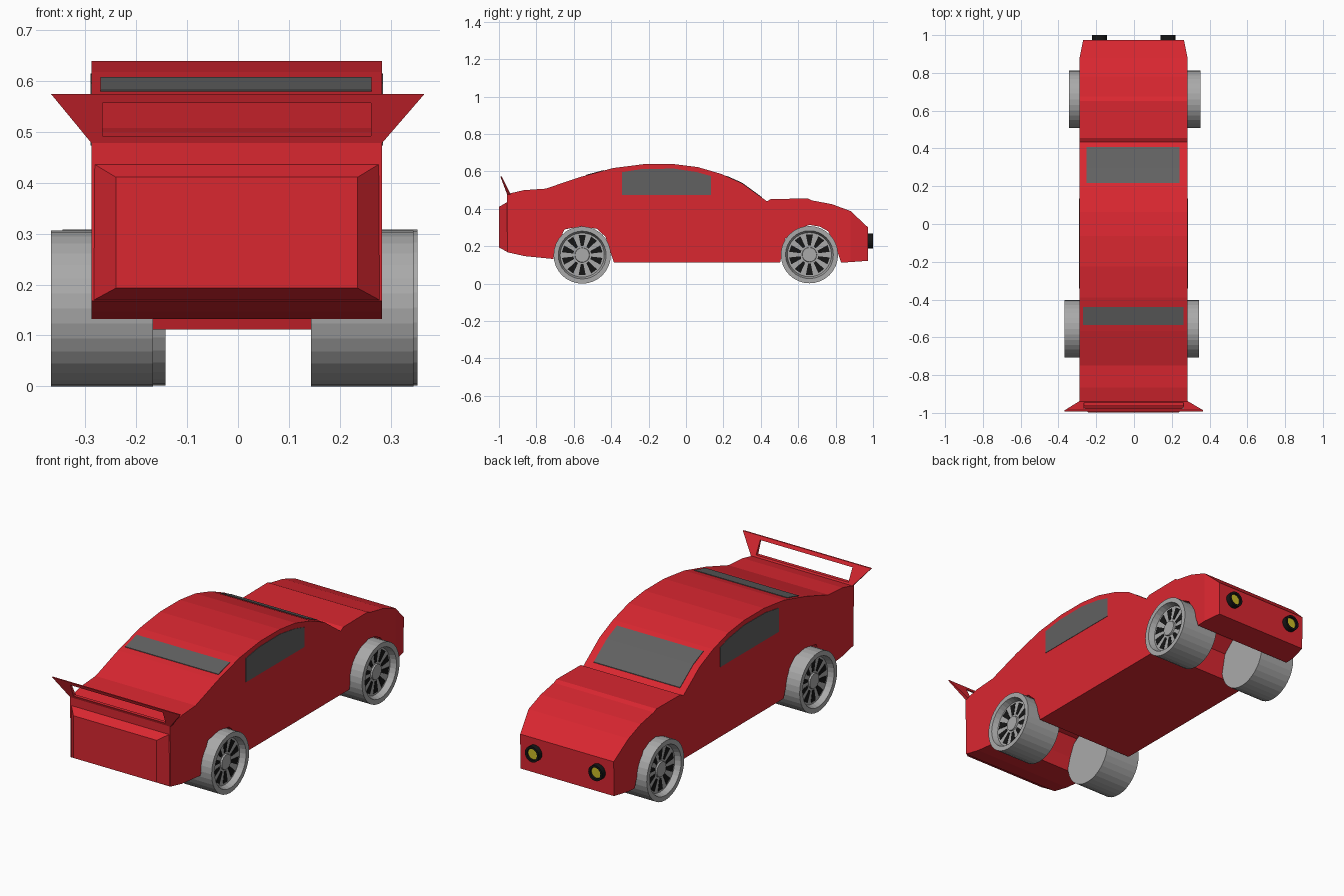
import bpy, bmesh
from math import sin, cos, pi, tau
from mathutils import Vector

if "Cube" in bpy.data.objects:
    bpy.data.objects.remove(bpy.data.objects["Cube"])


def material(name, r, g, b):
    m = bpy.data.materials.new(name)
    m.diffuse_color = (r, g, b, 1)
    m.use_nodes = True
    m.node_tree.nodes["Principled BSDF"].inputs["Base Color"].default_value = m.diffuse_color
    return m


RED = material("red_paint", 0.7, 0.02, 0.03)
GLASS = material("dark_glass", 0.12, 0.12, 0.12)
METAL = material("wheel_grey", 0.4, 0.4, 0.4)
BLACK = material("black", 0.008, 0.008, 0.008)
YELLOW = material("lamp_yellow", 0.6, 0.5, 0.02)


def finish(name, bm, mat):
    bmesh.ops.recalc_face_normals(bm, faces=bm.faces)
    me = bpy.data.meshes.new(name)
    bm.to_mesh(me)
    bm.free()
    me.materials.append(mat)
    ob = bpy.data.objects.new(name, me)
    bpy.context.collection.objects.link(ob)
    return ob


def loft(bm, rings, caps=True):
    """Skin a list of equal-length point loops."""
    loops = [[bm.verts.new(p) for p in ring] for ring in rings]
    n = len(loops[0])
    for a, b in zip(loops, loops[1:]):
        for i in range(n):
            j = (i + 1) % n
            bm.faces.new((a[i], a[j], b[j], b[i]))
    if caps:
        bm.faces.new(loops[0])
        bm.faces.new(loops[-1])
    return loops


def prism(name, yz, x0, x1, mat):
    bm = bmesh.new()
    loft(bm, [[(x, y, z) for y, z in yz] for x in (x0, x1)])
    return finish(name, bm, mat)


def lathe(name, rings, axis, centre, mat, segs=32):
    """Revolve (radius, offset) rings around the x or y axis."""
    bm = bmesh.new()
    cx, cy, cz = centre
    pts = []
    for r, h in rings:
        ring = []
        for i in range(segs):
            u, v = r * cos(tau * i / segs), r * sin(tau * i / segs)
            ring.append((h, cy + u, cz + v) if axis == "x" else (cx + u, h, cz + v))
        pts.append(ring)
    loft(bm, pts)
    return finish(name, bm, mat)


# Body: side profile with open wheel arches, extruded across the car
X0, X1 = -0.288, 0.283
top = [(-0.957, 0.479), (-0.866, 0.5), (-0.75, 0.508), (-0.567, 0.57), (-0.39, 0.618),
       (-0.225, 0.639), (-0.064, 0.639), (0.064, 0.623), (0.19, 0.586), (0.30, 0.537),
       (0.433, 0.44), (0.455, 0.453), (0.652, 0.455), (0.674, 0.445), (0.78, 0.425),
       (0.88, 0.388), (0.974, 0.30)]
bottom = [(0.972, 0.122), (0.83, 0.112), (0.797, 0.21), (0.76, 0.28), (0.715, 0.305),
          (0.66, 0.314), (0.588, 0.29), (0.53, 0.24), (0.503, 0.112), (-0.385, 0.112),
          (-0.43, 0.25), (-0.476, 0.293), (-0.56, 0.307), (-0.65, 0.29), (-0.69, 0.2),
          (-0.71, 0.132), (-0.86, 0.147), (-0.955, 0.168)]
bm = bmesh.new()
loft(bm, [[(x, y, z) for y, z in top + bottom] for x in (X0, X1)])
bmesh.ops.bisect_plane(bm, geom=bm.verts[:] + bm.edges[:] + bm.faces[:],
                       plane_co=(0, 0.88, 0), plane_no=(0, 1, 0), dist=1e-5)
for v in bm.verts:                      # nose tapers in plan
    if v.co.y > 0.95:
        v.co.x *= 0.935
bmesh.ops.triangulate(bm, faces=[f for f in bm.faces if len(f.verts) > 4])
finish("body", bm, RED)

# Rear bumper: bevelled panel
bm = bmesh.new()
loft(bm, [[(x0, y, z0), (x1, y, z0), (x1, y, z1), (x0, y, z1)]
          for x0, x1, y, z0, z1 in ((X0, X1, -0.95, 0.167, 0.44),
                                    (-0.24, 0.235, -0.999, 0.193, 0.411))])
finish("rear_bumper", bm, RED)

# Side windows
window = [(-0.342, 0.473), (0.134, 0.473), (0.134, 0.575), (0.06, 0.596),
          (-0.064, 0.615), (-0.235, 0.613), (-0.342, 0.596)]
prism("side_window_left", window, X0 - 0.002, X0 + 0.01, GLASS)
prism("side_window_right", window, X1 - 0.01, X1 + 0.002, GLASS)


def roof_z(y):
    for (ya, za), (yb, zb) in zip(top, top[1:]):
        if ya <= y <= yb:
            return za + (zb - za) * (y - ya) / (yb - ya)


# Front and rear screens follow the roof line
for name, ya, yb, xa, xb in (("windscreen", 0.217, 0.407, -0.251, 0.242),
                             ("rear_window", -0.534, -0.44, -0.27, 0.262)):
    ys = [ya] + [y for y, z in top if ya < y < yb] + [yb]
    line = [(y, roof_z(y)) for y in ys]
    prism(name, [(y, z + 0.003) for y, z in line] +
          [(y, z - 0.004) for y, z in reversed(line)], xa, xb, GLASS)

# Spoiler: leaning open frame with flared ends
outer = [(X0, 0.478), (X1, 0.478), (0.366, 0.574), (-0.367, 0.574)]
inner = [(-0.266, 0.492), (0.261, 0.492), (0.261, 0.557), (-0.266, 0.557)]


def lean(x, z, back):
    t = (z - 0.478) / 0.096
    front = -0.957 - 0.036 * t
    return (x, front + (0.02 - 0.013 * t if back else 0), z)


bm = bmesh.new()
rings = [[lean(x, z, b) for x, z in shape]
         for shape, b in ((outer, 0), (inner, 0), (inner, 1), (outer, 1), (outer, 0))]
loft(bm, rings, caps=False)
bmesh.ops.remove_doubles(bm, verts=bm.verts, dist=1e-5)
finish("spoiler", bm, RED)

# Headlights: black housing with a recessed lamp
for side, x in (("left", -0.182), ("right", 0.18)):
    c = (x, 0, 0.227)
    lathe("headlight_housing_" + side,
          [(0.04, 0.96), (0.04, 1.0), (0.029, 1.0), (0.029, 0.985)], "y", c, BLACK, 24)
    lathe("headlight_lamp_" + side, [(0.028, 0.98), (0.028, 0.99)], "y", c, YELLOW, 24)

# Wheels: drum with a dished rim, hub and ten dark openings between spokes
for name, y, z, x_in, x_out in (("rear_left", -0.555, 0.153, -0.167, -0.367),
                                ("rear_right", -0.555, 0.153, 0.143, 0.345),
                                ("front_left", 0.66, 0.155, -0.142, -0.345),
                                ("front_right", 0.66, 0.155, 0.15, 0.353)):
    s = 1 if x_out > 0 else -1
    c = (0, y, z)
    dish = x_out - s * 0.03
    lathe("wheel_" + name, [(0.153, x_in), (0.153, x_out), (0.128, x_out), (0.118, dish)],
          "x", c, METAL)
    lathe("wheel_hub_" + name, [(0.042, dish - s * 0.01), (0.038, dish + s * 0.008)],
          "x", c, METAL, 20)
    bm = bmesh.new()
    for i in range(10):
        a = tau * i / 10 + pi / 2
        out, across = Vector((0, cos(a), sin(a))), Vector((0, -sin(a), cos(a)))
        quad = [out * r + across * w for r, w in
                ((0.048, -0.007), (0.108, -0.019), (0.108, 0.019), (0.048, 0.007))]
        loft(bm, [[Vector((x, y, z)) + q for q in quad]
                  for x in (dish - s * 0.005, dish + s * 0.002)])
    finish("wheel_openings_" + name, bm, BLACK)
